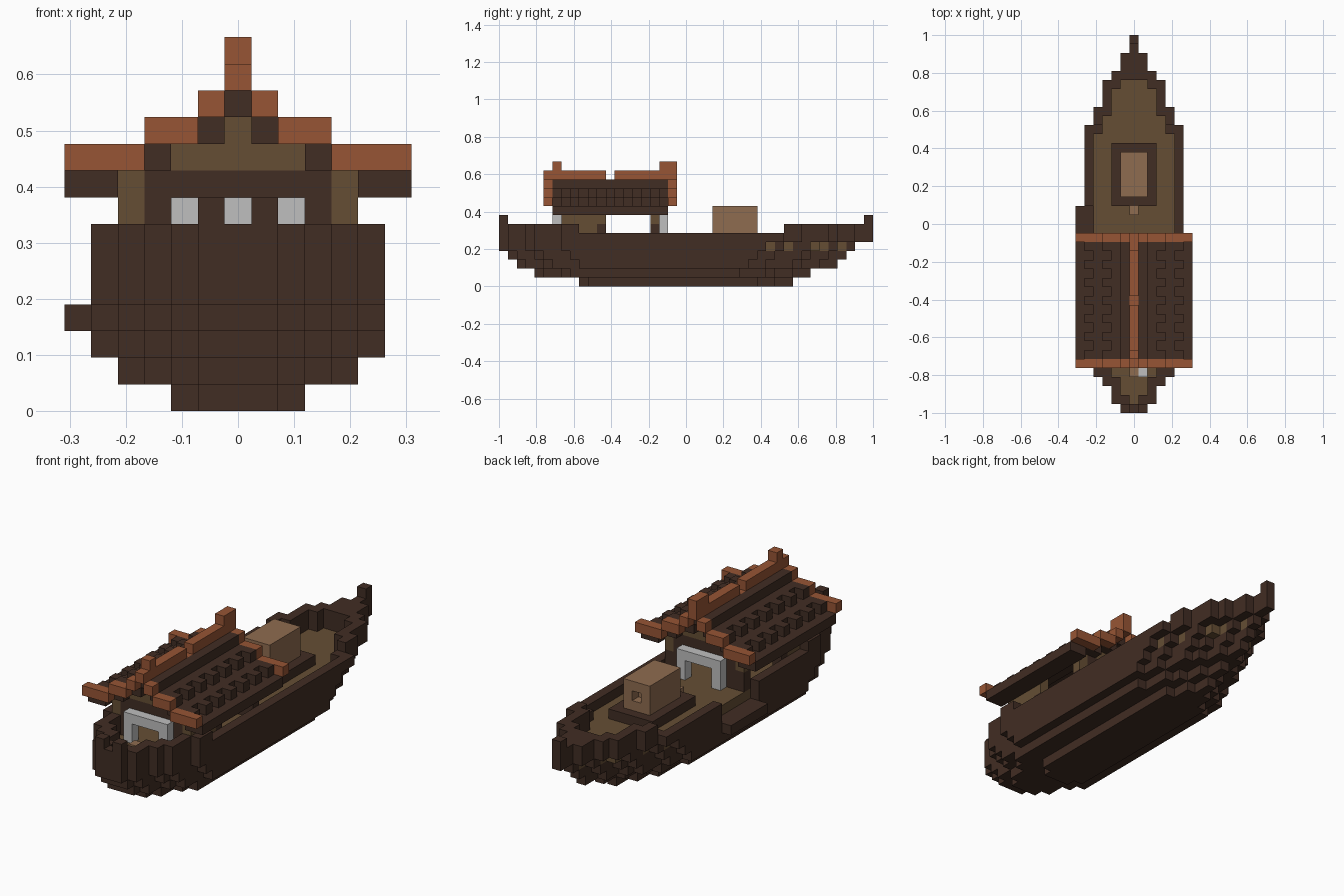
import bpy
import bmesh
from mathutils import Vector

cube = bpy.data.objects.get("Cube")
if cube:
    bpy.data.objects.remove(cube, do_unlink=True)

U = 2 / 42          # block size
cells = {}          # block position -> part name


def mat(name, rgb):
    m = bpy.data.materials.new(name)
    m.use_nodes = True
    m.diffuse_color = (*rgb, 1)
    m.node_tree.nodes["Principled BSDF"].inputs["Base Color"].default_value = (*rgb, 1)
    return m


DARK = mat("dark_wood", (0.053, 0.026, 0.017))
RUST = mat("orange_wood", (0.31, 0.091, 0.035))
DECK = mat("olive_wood", (0.13, 0.076, 0.034))
TAN = mat("tan_wood", (0.275, 0.15, 0.08))
PALE = mat("pale_stone", (0.52, 0.52, 0.52))

parts = {
    "hull": DARK, "rim": DARK, "deck": DECK, "side_step": DARK,
    "house_base": DARK, "house": TAN, "house_step": TAN,
    "roof": DARK, "roof_trim": RUST, "ridge": RUST, "gable": DECK,
    "posts": DARK, "cabin_walls": DECK, "arches": PALE,
    "bow_seat": TAN, "bow_lamp": PALE,
}


def fill(part, xs, ys, zs):
    """Fill inclusive block ranges; a single number means one block."""
    xr, yr, zr = [(r, r) if isinstance(r, int) else r for r in (xs, ys, zs)]
    for x in range(xr[0], xr[1] + 1):
        for y in range(yr[0], yr[1] + 1):
            for z in range(zr[0], zr[1] + 1):
                cells[x, y, z] = part


def both(part, x0, x1, ys, zs):
    fill(part, (x0, x1), ys, zs)
    fill(part, (-x1, -x0), ys, zs)


# Hull layers: both ends taper, and lower layers are shorter and narrower
front_taper = [1, 2, 2, 3, 4, 4, 4]
back_taper = [0, 0, 1, 1, 2, 3, 3, 3, 4, 4]
front_end = [-12, -17, -19, -20, -21, -21, -21]
back_end = [11, 13, 16, 17, 18, 20, 20]
widest = [2, 4, 5, 5, 5, 5, 5]


def half_width(y, z):
    f, b = y - front_end[z], back_end[z] - y
    if f < 0 or b < 0:
        return -1
    w = widest[z]
    if f < len(front_taper):
        w = min(w, front_taper[f])
    if b < len(back_taper):
        w = min(w, back_taper[b])
    return w


for z in range(7):
    for y in range(front_end[z], back_end[z] + 1):
        w = half_width(y, z)
        inner = min(w, half_width(y - 1, z), half_width(y + 1, z)) - 1
        for x in range(-w, w + 1):
            edge = abs(x) > inner
            if z < 4 or (z == 4 and edge):
                cells[x, y, z] = "hull"
            elif z == 4:
                cells[x, y, z] = "deck"
            elif edge and (z == 5 or y < -12 or y >= 11):
                cells[x, y, z] = "rim"
# deck also covers the inner edge under the overhanging stern rim
for y in range(-20, 19):
    w = half_width(y, 5) - 1
    for x in range(-w, w + 1):
        if (x, y, 5) not in cells:
            cells[x, y, 4] = "deck"

# Raised stem and stern
both("rim", 1, 1, -21, 7)
fill("rim", 0, 20, 7)
fill("rim", 0, (16, 19), (5, 6))

# Boarding gap and step on one side
for y in range(-4, 2):
    for z in (4, 5):
        cells.pop((-5, y, z), None)
fill("side_step", -6, (-4, 1), 3)

# Small house on the deck with a window hole
fill("house_base", (-2, 2), (2, 8), 5)
fill("house", (-1, 1), (3, 7), (6, 8))
cells.pop((0, 7, 7))
fill("house_step", 0, 1, 5)

# Roof slopes with alternating teeth
run = (-15, -3)
both("roof", 5, 6, run, 8)
both("roof", 4, 4, run, 9)
both("roof", 1, 2, run, 10)
both("roof", 3, 3, run, 9)
fill("roof", (-1, 1), run, 11)
for y in range(-15, -2, 2):
    both("roof", 5, 5, y, 9)
    both("roof", 3, 3, y, 10)

# Orange gable trim and ridge
for y in (-16, -2):
    both("roof_trim", 4, 6, y, 9)
    both("roof_trim", 2, 3, y, 10)
    both("roof_trim", 1, 1, y, 11)
    fill("roof_trim", 0, y, 12)
fill("ridge", 0, run, (11, 12))
for y in (-15, -3):
    cells[0, y, 11] = "roof"
cells.pop((0, -9, 12))
for y in (-15, -3, -2):
    fill("ridge", 0, y, 13)

# Cabin frame: posts, cross beams, gables and side walls
for y in (-14, -4):
    both("posts", 3, 3, y, (5, 9))
    fill("posts", (-2, 2), y, 8)
    fill("gable", (-2, 2), y, 9)
    fill("gable", 0, y, 10)
    both("cabin_walls", 4, 4, y, (7, 8))
    both("posts", 4, 4, y, (5, 6))
both("cabin_walls", 4, 4, (-14, -11), (5, 7))
both("cabin_walls", 4, 4, -10, (7, 8))
both("posts", 4, 4, -10, (5, 6))

# Pale arches at both cabin ends
for y in (-15, -3):
    both("arches", 2, 2, y, (5, 7))
    fill("arches", (-1, 1), y, 7)

# Seat and lamp near the stem
fill("bow_seat", 0, -17, 5)
fill("bow_seat", 2, -18, 5)
fill("bow_lamp", 1, -17, 5)

# Turn the blocks into meshes, keeping only exposed faces
SIDES = [Vector(s) * d for s in ((1, 0, 0), (0, 1, 0), (0, 0, 1)) for d in (1, -1)]
for part, material in parts.items():
    bm = bmesh.new()
    for pos, owner in cells.items():
        if owner != part:
            continue
        centre = Vector(pos) + Vector((0, 0.5, 0.5))
        for n in SIDES:
            if tuple(int(a + b) for a, b in zip(pos, n)) in cells:
                continue
            u = Vector((n.y, n.z, n.x))
            v = n.cross(u)
            ring = [(u + v), (v - u), (-u - v), (u - v)]
            bm.faces.new([bm.verts.new((centre + (n + r) / 2) * U) for r in ring])
    bmesh.ops.remove_doubles(bm, verts=bm.verts, dist=U / 100)
    mesh = bpy.data.meshes.new(part)
    bm.to_mesh(mesh)
    bm.free()
    mesh.materials.append(material)
    bpy.context.collection.objects.link(bpy.data.objects.new(part, mesh))
